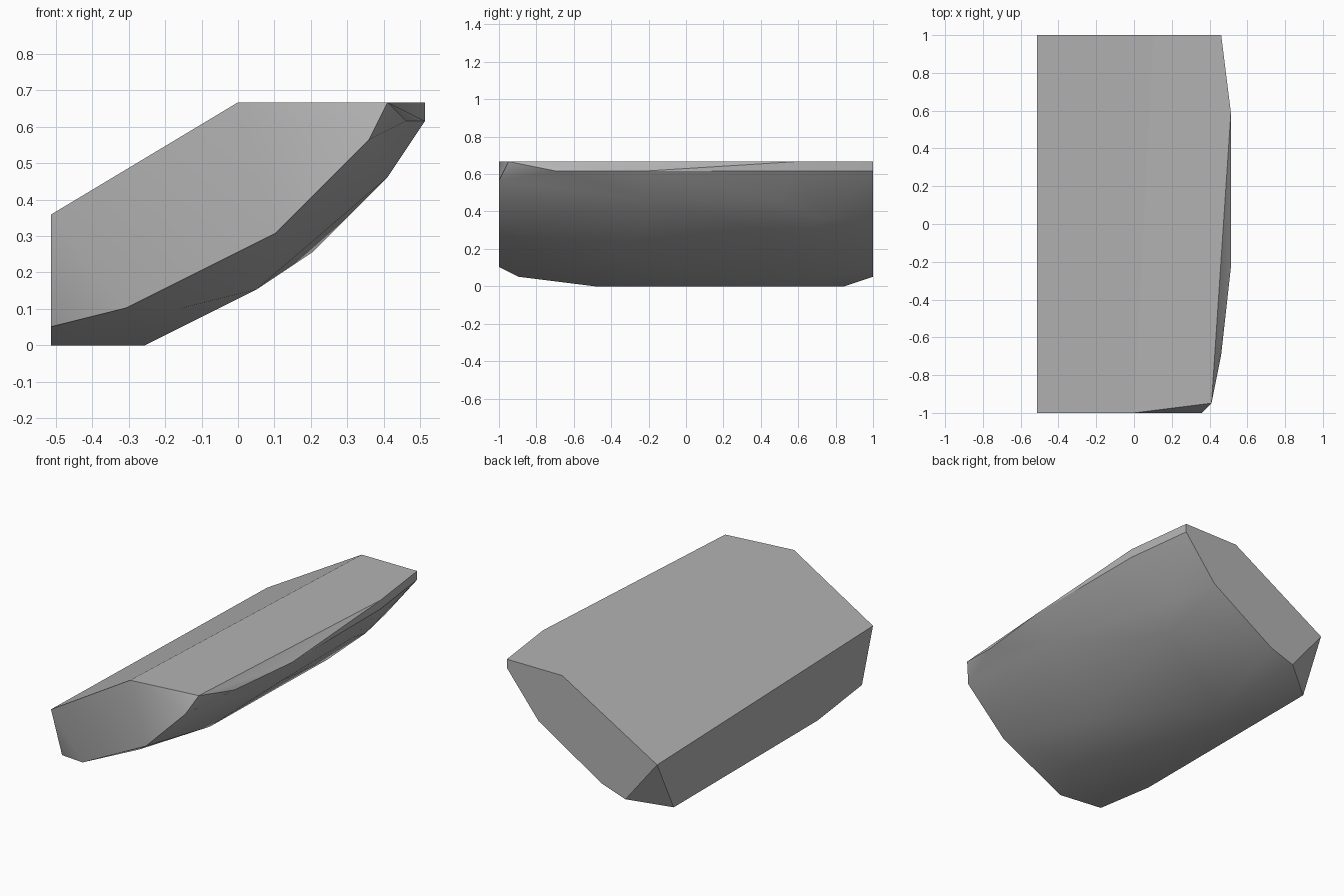
import bpy
import bmesh
import math
from mathutils import Vector

default_cube = bpy.data.objects.get("Cube")
if default_cube:
    bpy.data.objects.remove(default_cube, do_unlink=True)

# The boulder is cut on a regular grid, thirty-nine steps long
LENGTH_STEPS = 39
STEP = 2 / LENGTH_STEPS


def grid_point(across, along, up):
    return Vector((across, along - LENGTH_STEPS / 2, up)) * STEP


def section(along, corners):
    """Corners of one cross-section, given as (across, up)."""
    return [grid_point(across, along, up) for across, up in corners]


def make_material(name, colour):
    material = bpy.data.materials.new(name)
    material.use_nodes = True
    material.diffuse_color = colour
    shader = material.node_tree.nodes["Principled BSDF"]
    shader.inputs["Base Color"].default_value = colour
    shader.inputs["Roughness"].default_value = 0.9
    return material


# Flat end faces
front_end = section(0, [(-10, 7), (0, 13), (7, 11), (2, 6), (-6, 2)])
back_end = section(LENGTH_STEPS, [(-10, 6), (2, 13), (9, 13), (9, 12),
                                  (5, 7), (-3, 2), (-6, 1)])

# Chipped corners and rim along the upper edge
chips = section(1, [(8, 13)]) + section(2, [(-10, 1)])
rim = section(6, [(9, 12)]) + section(15, [(10, 12)])
rim += section(31, [(10, 12), (10, 13)])

# Flat base
base = section(10, [(-10, 0)]) + section(36, [(-10, 0)])
base += section(19, [(-5, 0)]) + section(28, [(-5, 0)])

# Rounded underside
belly = section(6, [(-3, 2)]) + section(13, [(1, 3)])
belly += section(30, [(4, 5)]) + section(34, [(6, 7)])
belly += section(16, [(8, 9)]) + section(29, [(8, 9)])

# Wrap the corners in one convex solid
bm = bmesh.new()
for point in front_end + back_end + chips + rim + base + belly:
    bm.verts.new(point)
hull = bmesh.ops.convex_hull(bm, input=bm.verts[:])
spare = [v for v in bm.verts if not v.link_faces]
bmesh.ops.delete(bm, geom=spare, context="VERTS")

# Merge flat triangles into clean facets
bmesh.ops.dissolve_limit(bm, angle_limit=math.radians(1),
                         verts=bm.verts[:], edges=bm.edges[:])
bmesh.ops.recalc_face_normals(bm, faces=bm.faces[:])

mesh = bpy.data.meshes.new("boulder")
bm.to_mesh(mesh)
bm.free()
boulder = bpy.data.objects.new("boulder", mesh)
bpy.context.collection.objects.link(boulder)
mesh.materials.append(make_material("stone grey", (0.45, 0.45, 0.45, 1)))

# Soft underside, crisp cut edges
bpy.ops.object.select_all(action="DESELECT")
boulder.select_set(True)
bpy.context.view_layer.objects.active = boulder
bpy.ops.object.shade_smooth_by_angle(angle=math.radians(29))
